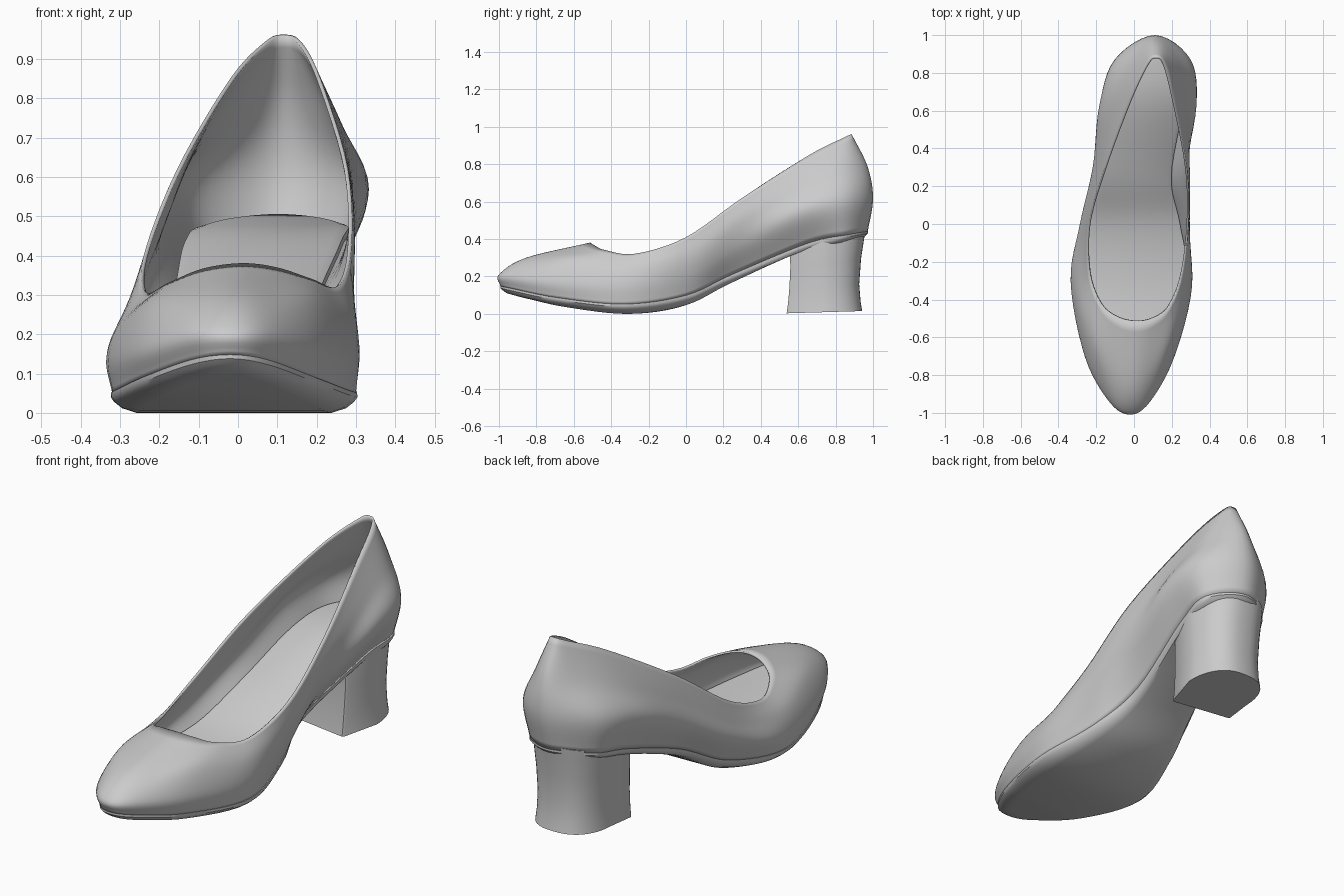
import bpy, bmesh, math
from mathutils import Vector

cube = bpy.data.objects.get("Cube")
if cube:
    bpy.data.objects.remove(cube, do_unlink=True)

# One soft grey for the whole shoe
grey = bpy.data.materials.new("soft_grey")
grey.use_nodes = True
colour = (0.6, 0.6, 0.6, 1)
grey.diffuse_color = colour
grey.node_tree.nodes["Principled BSDF"].inputs["Base Color"].default_value = colour

# Guide loops: toe centre, up the +x side, heel back, down the -x side
SOLE_EDGE = [
    (-.02, -.992, .148), (.078, -.925, .132), (.203, -.69, .085), (.3, -.33, .05),
    (.245, 0, .097), (.185, .25, .21), (.25, .65, .375), (.268, .86, .42),
    (.1, .972, .44), (-.083, .86, .42), (-.13, .65, .375), (-.16, .28, .24),
    (-.235, 0, .097), (-.32, -.33, .05), (-.248, -.69, .085), (-.122, -.925, .132)]
BULGE = [
    (-.02, -1, .21), (.085, -.935, .205), (.214, -.7, .175), (.307, -.33, .15),
    (.28, 0, .21), (.266, .28, .36), (.33, .62, .54), (.3, .87, .6),
    (.11, 1, .62), (-.1, .87, .6), (-.185, .62, .54), (-.218, .3, .38),
    (-.285, 0, .21), (-.335, -.3, .14), (-.259, -.7, .165), (-.13, -.935, .205)]
SHOULDER = [
    (-.01, -.855, .3), (.09, -.79, .293), (.2, -.61, .285), (.29, -.32, .24),
    (.295, .02, .32), (.295, .3, .5), (.28, .65, .68), (.24, .86, .76),
    (.115, .97, .79), (-.01, .86, .76), (-.11, .65, .68), (-.19, .3, .5),
    (-.27, 0, .3), (-.3, -.32, .23), (-.225, -.61, .278), (-.115, -.79, .293)]
TOPLINE = [
    (.01, -.513, .381), (.1, -.497, .37), (.185, -.435, .342), (.253, -.27, .322),
    (.288, 0, .41), (.28, .3, .62), (.21, .66, .85), (.16, .85, .945),
    (.115, .885, .962), (.07, .85, .945), (-.02, .66, .85), (-.155, .3, .62),
    (-.24, 0, .4), (-.235, -.26, .307), (-.175, -.42, .332), (-.09, -.49, .367)]


def spline(a, b, c, d, t):
    return (b * 2 + (c - a) * t + (a * 2 - b * 5 + c * 4 - d) * t * t
            + (b * 3 - a - c * 3 + d) * t ** 3) / 2


def smooth_loop(points, steps=6):
    p = [Vector(q) for q in points]
    n = len(p)
    return [spline(p[i - 1], p[i], p[(i + 1) % n], p[(i + 2) % n], s / steps)
            for i in range(n) for s in range(steps)]


def shape_loop(loop, width=1, length=1, drop=0):
    """Scale a loop across its own midline and along y, then lower it."""
    out = []
    for i, p in enumerate(loop):
        mid = (p.x + loop[-i].x) / 2
        out.append(Vector((mid + (p.x - mid) * width, p.y * length, p.z - drop)))
    return out


def loft(name, loops, cap_bottom=False, cap_top=False):
    """Bridge closed loops from bottom to top; caps are strips across the width."""
    bm = bmesh.new()
    rows = [[bm.verts.new(p) for p in loop] for loop in loops]
    n = len(rows[0])
    for low, high in zip(rows, rows[1:]):
        for i in range(n):
            j = (i + 1) % n
            bm.faces.new((low[i], low[j], high[j], high[i]))
    for row, wanted, flip in ((rows[0], cap_bottom, True), (rows[-1], cap_top, False)):
        if wanted:
            for i in range(n // 2):
                corners = [row[i], row[i + 1], row[n - i - 1], row[-i]]
                corners = list(dict.fromkeys(corners))
                bm.faces.new(corners[::-1] if flip else corners)
    mesh = bpy.data.meshes.new(name)
    bm.to_mesh(mesh)
    bm.free()
    mesh.materials.append(grey)
    obj = bpy.data.objects.new(name, mesh)
    bpy.context.collection.objects.link(obj)
    bpy.ops.object.select_all(action='DESELECT')
    obj.select_set(True)
    bpy.context.view_layer.objects.active = obj
    bpy.ops.object.shade_smooth_by_angle(angle=math.radians(40))
    return obj


sole_edge, bulge, shoulder, topline = [
    smooth_loop(g) for g in (SOLE_EDGE, BULGE, SHOULDER, TOPLINE)]

# Upper: thin shell swept through the guide loops
below = [a * 2 - b for a, b in zip(sole_edge, bulge)]
above = [a * 2 - b for a, b in zip(topline, shoulder)]
guides = [below, sole_edge, bulge, shoulder, topline, above]
SPAN = 6
shell = []
for k in range(3):
    for s in range(SPAN):
        shell.append([spline(*q, s / SPAN) for q in zip(*guides[k:k + 4])])
shell.append(topline)
upper = loft("upper", shell)
skin = upper.modifiers.new("thickness", 'SOLIDIFY')
skin.thickness = 0.01
skin.offset = -1

# Insole: padded floor inside the shell
floor = [a.lerp(b, 0.25) for a, b in zip(sole_edge, bulge)]
for p, edge in zip(floor, sole_edge):
    p.z = edge.z + 0.06
loft("insole", [shape_loop(floor, 0.96, 0.98, 0.02), shape_loop(floor, 0.96, 0.98),
                shape_loop(floor, 0.85, 0.955, -0.006)], cap_top=True)

# Outsole: slim lip with a rounded underside
loft("outsole", [shape_loop(sole_edge, 0.8, 0.92, 0.05),
                 shape_loop(sole_edge, 0.92, 0.965, 0.038),
                 shape_loop(sole_edge, 0.985, 0.988, 0.022),
                 shape_loop(sole_edge, 1.012, 1.0, 0.01),
                 shape_loop(sole_edge, 1.01, 1.0, -0.002)],
     cap_bottom=True, cap_top=True)


# Heel block: flat slanted breast, wider rounded back, slightly waisted
def heel_loop(z, front, back, breast, half, slope):
    centre, straight = 0.085, 0.73
    outline = [(0, front), (breast * 0.96, front), (breast, front + 0.01)]
    for k in range(13):
        a = math.pi / 2 * k / 12
        outline.append((half * math.cos(a) ** 0.8,
                        straight + (back - straight) * math.sin(a) ** 0.9))
    outline += [(-x, y) for x, y in outline[-2:0:-1]]
    loop = []
    for x, y in outline:
        ahead = max(0, (straight - y) / (straight - front))
        y += 0.024 * (1 - x / breast) * ahead
        loop.append(Vector((centre + x - 0.035 * ahead, y, z + (y - front) * slope)))
    return loop


loft("heel", [heel_loop(0.003, 0.537, 0.942, 0.16, 0.18, 0.03),
              heel_loop(0.05, 0.544, 0.934, 0.16, 0.175, 0.03),
              heel_loop(0.14, 0.552, 0.926, 0.162, 0.172, 0.05),
              heel_loop(0.25, 0.557, 0.936, 0.166, 0.177, 0.12),
              heel_loop(0.32, 0.555, 0.952, 0.166, 0.182, 0.2),
              heel_loop(0.36, 0.553, 0.96, 0.164, 0.182, 0.23)],
     cap_bottom=True, cap_top=True)
